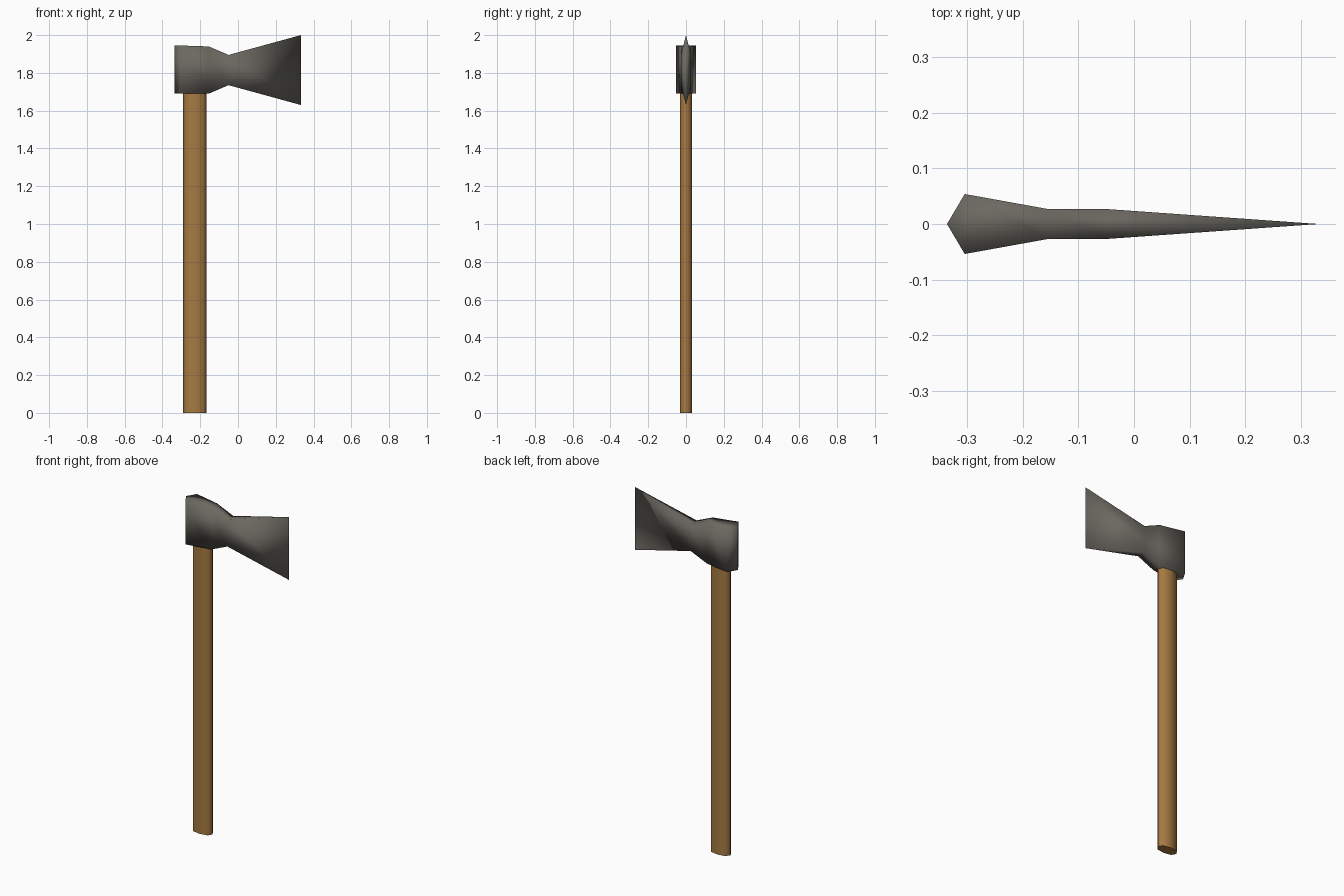
import bpy, bmesh, math

if "Cube" in bpy.data.objects:
    bpy.data.objects.remove(bpy.data.objects["Cube"])


def material(name, rgb):
    m = bpy.data.materials.new(name)
    m.diffuse_color = (*rgb, 1)
    m.use_nodes = True
    m.node_tree.nodes["Principled BSDF"].inputs["Base Color"].default_value = m.diffuse_color
    return m


def make_object(name, bm, mat):
    bmesh.ops.recalc_face_normals(bm, faces=bm.faces)
    mesh = bpy.data.meshes.new(name)
    bm.to_mesh(mesh)
    bm.free()
    mesh.materials.append(mat)
    ob = bpy.data.objects.new(name, mesh)
    bpy.context.collection.objects.link(ob)
    bpy.ops.object.select_all(action='DESELECT')
    bpy.context.view_layer.objects.active = ob
    ob.select_set(True)
    return ob


iron = material("dark_iron", (0.15, 0.14, 0.12))
wood = material("brown_wood", (0.38, 0.195, 0.055))

# Axe head: stations along x as (x, half thickness, bottom, top)
stations = [
    (-0.337, 0.0, 1.69, 1.945),
    (-0.305, 0.054, 1.69, 1.945),
    (-0.155, 0.027, 1.69, 1.94),
    (-0.05, 0.027, 1.735, 1.895),
    (0.333, 0.0, 1.63, 2.0),
]
bm = bmesh.new()
rings = []
for x, w, z0, z1 in stations:
    if w:
        corners = [(-w, z0), (w, z0), (w, z1), (-w, z1)]
        rings.append([bm.verts.new((x, y, z)) for y, z in corners])
    else:  # sharp ends share one vertex for both sides
        lo, hi = bm.verts.new((x, 0, z0)), bm.verts.new((x, 0, z1))
        rings.append([lo, lo, hi, hi])
for a, b in zip(rings, rings[1:]):
    for i in range(4):
        j = (i + 1) % 4
        loop = list(dict.fromkeys([a[i], a[j], b[j], b[i]]))
        bm.faces.new(loop)
make_object("axe_head", bm, iron)
bpy.ops.object.shade_smooth()

# Handle: flattened octagonal pole, top hidden inside the head
profile = [(-0.0625, 0), (-0.047, -0.025), (0, -0.033), (0.047, -0.025),
           (0.0625, 0), (0.047, 0.025), (0, 0.033), (-0.047, 0.025)]
bm = bmesh.new()
base = bm.faces.new([bm.verts.new((x - 0.228, y, 0)) for x, y in profile])
top = bmesh.ops.extrude_face_region(bm, geom=[base], use_keep_orig=True)
bmesh.ops.translate(bm, vec=(0, 0, 1.75),
                    verts=[v for v in top["geom"] if isinstance(v, bmesh.types.BMVert)])
make_object("handle", bm, wood)
bpy.ops.object.shade_smooth_by_angle(angle=math.radians(80))
